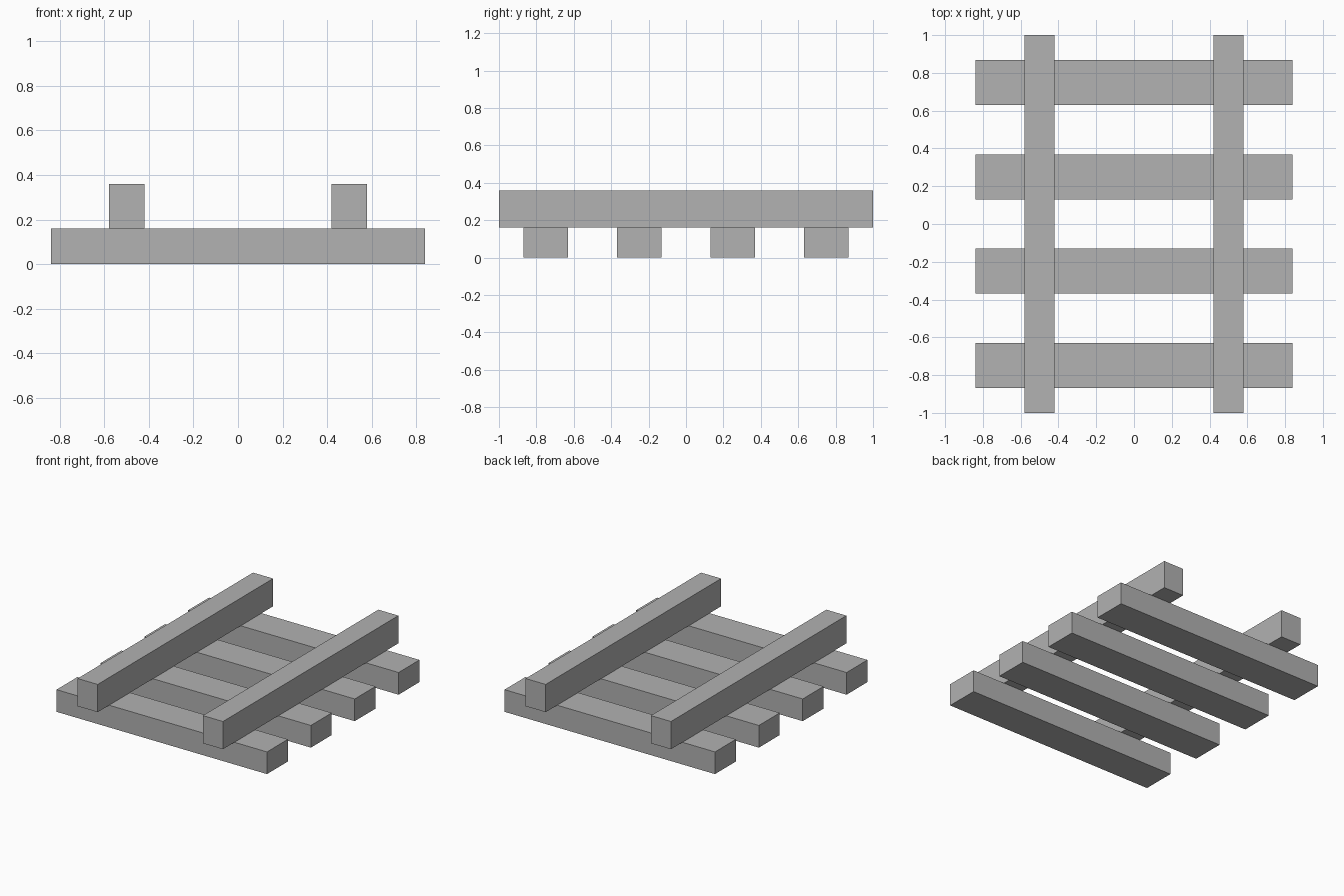
import bpy

if "Cube" in bpy.data.objects:
    bpy.data.objects.remove(bpy.data.objects["Cube"])

grey = bpy.data.materials.new("plain grey")
grey.diffuse_color = (0.445, 0.445, 0.445, 1)
grey.use_nodes = True
grey.node_tree.nodes["Principled BSDF"].inputs["Base Color"].default_value = grey.diffuse_color


def beam(name, centre, size):
    bpy.ops.mesh.primitive_cube_add(size=1, location=centre)
    ob = bpy.context.object
    ob.name = name
    ob.scale = size
    bpy.ops.object.transform_apply(location=False, rotation=False, scale=True)
    ob.data.materials.append(grey)
    return ob


# Four cross ties lying on the ground
for i, y in enumerate((-0.75, -0.25, 0.25, 0.75)):
    beam(f"cross_tie_{i + 1}", (0, y, 0.08), (1.68, 0.238, 0.16))

# Two rails resting on the ties
for side, x in (("left", -0.5), ("right", 0.5)):
    beam(f"{side}_rail", (x, 0, 0.26), (0.16, 2.0, 0.2))
